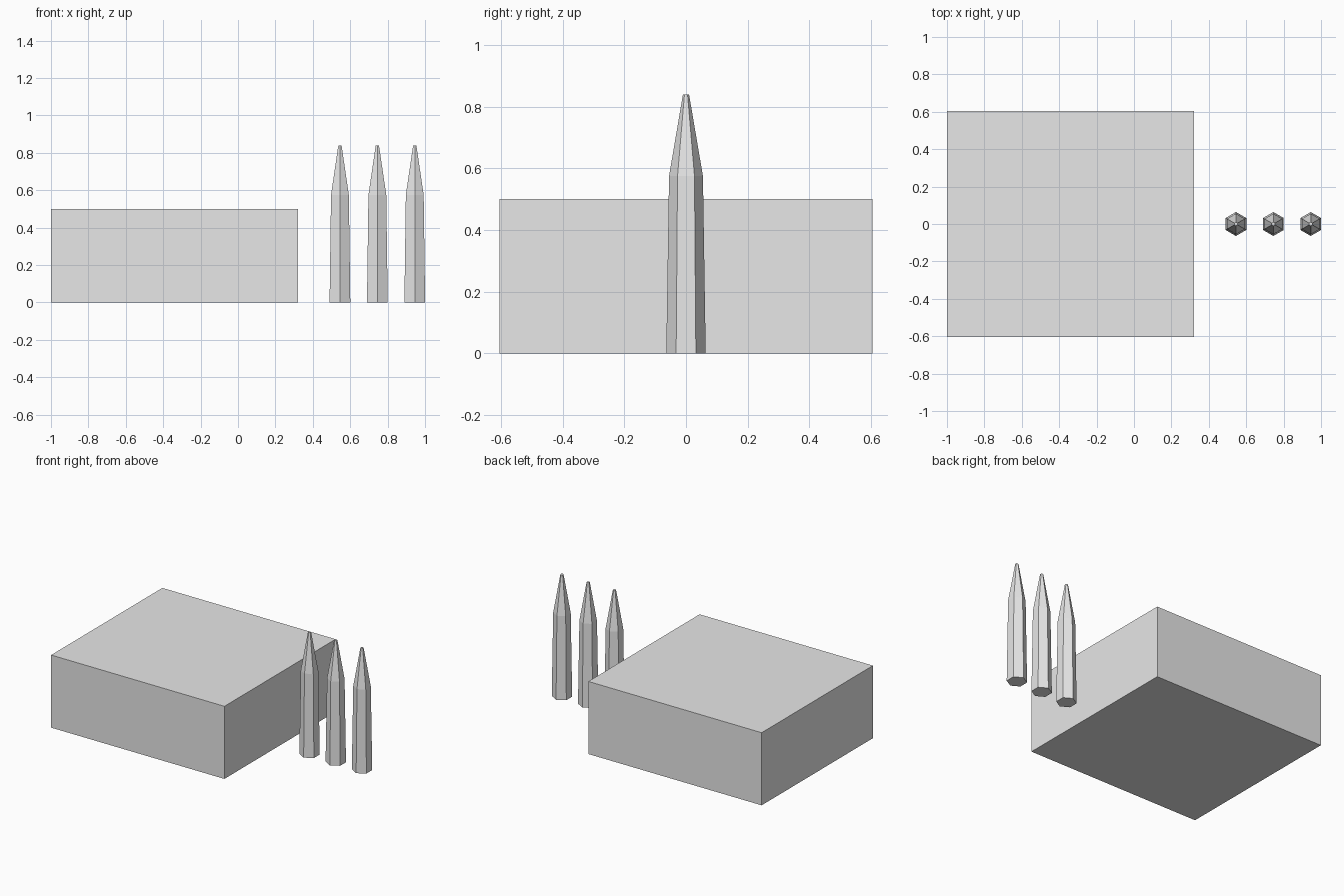
import bpy
import bmesh
from math import cos, sin, pi

cube = bpy.data.objects.get("Cube")
if cube:
    bpy.data.objects.remove(cube, do_unlink=True)

GREY = (0.8, 0.8, 0.8, 1)
grey = bpy.data.materials.new("light_grey")
grey.use_nodes = True
grey.diffuse_color = GREY
grey.node_tree.nodes["Principled BSDF"].inputs["Base Color"].default_value = GREY


def add_object(name, bm, location):
    bmesh.ops.recalc_face_normals(bm, faces=bm.faces)
    mesh = bpy.data.meshes.new(name)
    bm.to_mesh(mesh)
    bm.free()
    mesh.materials.append(grey)
    obj = bpy.data.objects.new(name, mesh)
    obj.location = location
    bpy.context.collection.objects.link(obj)
    return obj


def block(name, size, location):
    bm = bmesh.new()
    bmesh.ops.create_cube(bm, size=1)
    bmesh.ops.scale(bm, vec=size, verts=bm.verts)
    add_object(name, bm, location)


def stake(name, location, profile, sides=6):
    """Stack of rings (radius, height) with a corner facing the front."""
    bm = bmesh.new()
    rings = []
    for radius, z in profile:
        angles = [2 * pi * i / sides + pi / 2 for i in range(sides)]
        rings.append([bm.verts.new((radius * cos(a), radius * sin(a), z)) for a in angles])
    for low, high in zip(rings, rings[1:]):
        for i in range(sides):
            j = (i + 1) % sides
            bm.faces.new((low[i], low[j], high[j], high[i]))
    bm.faces.new(rings[0])
    bm.faces.new(rings[-1])
    add_object(name, bm, location)


# Large plain box
block("box", (1.32, 1.21, 0.5), (-0.34, 0, 0.25))

# Row of pointed six-sided stakes
STAKE_PROFILE = [(0.064, 0), (0.055, 0.575), (0.01, 0.84)]
for n, x in enumerate((0.545, 0.745, 0.945), 1):
    stake(f"stake_{n}", (x, 0, 0), STAKE_PROFILE)
